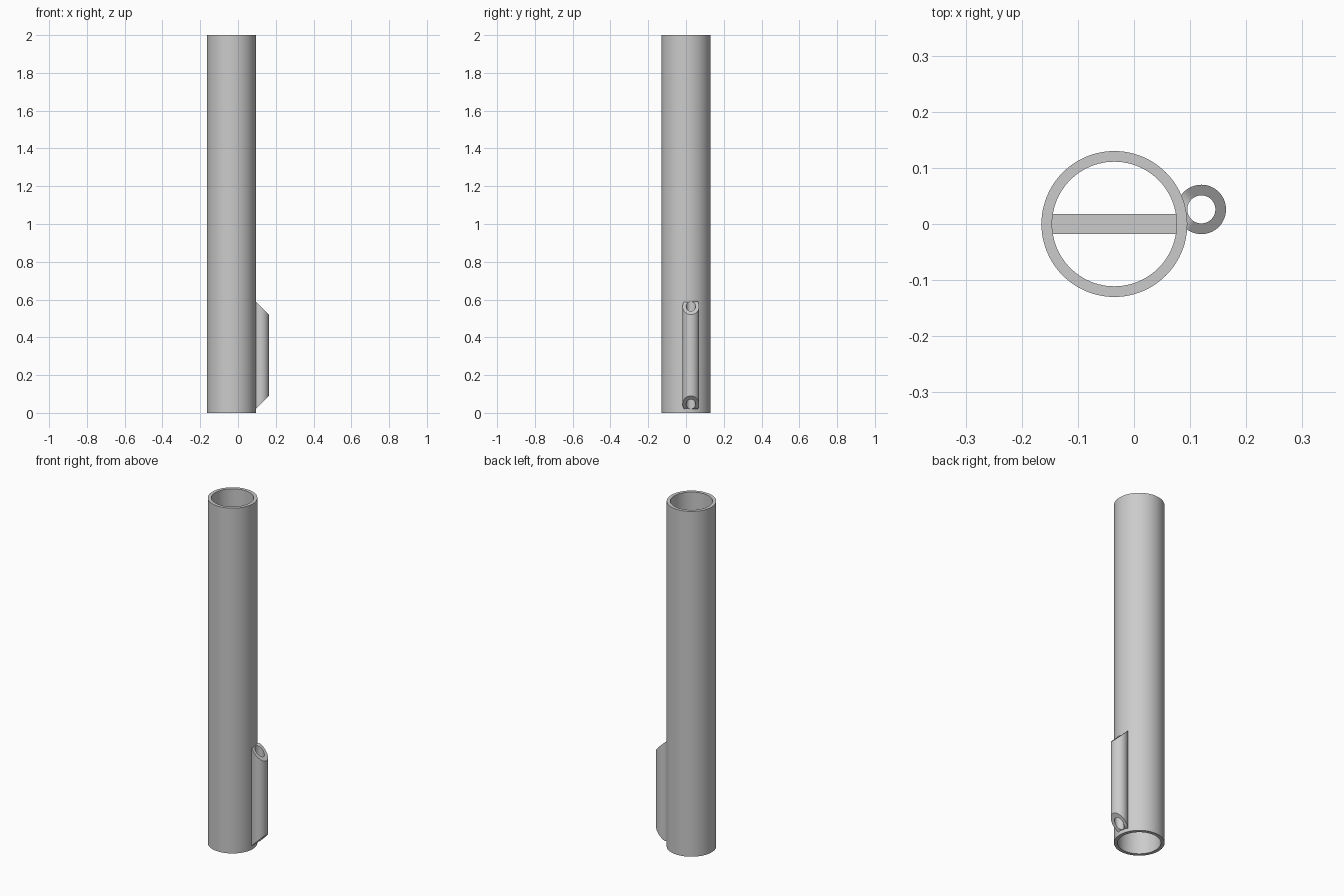
import bpy, bmesh, math

if "Cube" in bpy.data.objects:
    bpy.data.objects.remove(bpy.data.objects["Cube"])

grey = bpy.data.materials.new("light_grey")
grey.diffuse_color = (0.6, 0.6, 0.6, 1)
grey.use_nodes = True
grey.node_tree.nodes["Principled BSDF"].inputs["Base Color"].default_value = grey.diffuse_color


def finish(name, bm):
    """Turn a bmesh into a shaded, coloured object."""
    bmesh.ops.recalc_face_normals(bm, faces=bm.faces)
    mesh = bpy.data.meshes.new(name)
    bm.to_mesh(mesh)
    bm.free()
    mesh.materials.append(grey)
    obj = bpy.data.objects.new(name, mesh)
    bpy.context.collection.objects.link(obj)
    bpy.ops.object.select_all(action='DESELECT')
    obj.select_set(True)
    bpy.context.view_layer.objects.active = obj
    bpy.ops.object.shade_smooth_by_angle(angle=math.radians(30))
    return obj


def tube(name, cx, cy, outer, inner, bottom, top, segments):
    """Hollow upright tube; bottom and top give the end height at each x."""
    bm = bmesh.new()
    rings = []
    for r, end in ((outer, bottom), (outer, top), (inner, top), (inner, bottom)):
        ring = []
        for i in range(segments):
            a = 2 * math.pi * i / segments
            x, y = cx + r * math.cos(a), cy + r * math.sin(a)
            ring.append(bm.verts.new((x, y, end(x))))
        rings.append(ring)
    for k in range(4):
        a, b = rings[k], rings[(k + 1) % 4]
        for i in range(segments):
            j = (i + 1) % segments
            bm.faces.new((a[i], a[j], b[j], b[i]))
    return finish(name, bm)


# Long main tube, open at both ends
CX = -0.035
tube("main_tube", CX, 0, 0.13, 0.111, lambda x: 0.0, lambda x: 2.0, 96)

# Small side tube with ends cut at 45 degrees, sunk into the main wall
def slope(x):
    return max(0.0, x - 0.094)


tube("side_tube", 0.12, 0.026, 0.044, 0.025,
     lambda x: 0.02 + slope(x), lambda x: 0.59 - slope(x), 64)

# Cross bar spanning the inside of the main tube
bm = bmesh.new()
bmesh.ops.create_cube(bm, size=1)
bmesh.ops.scale(bm, vec=(0.226, 0.036, 0.036), verts=bm.verts)
bmesh.ops.translate(bm, vec=(CX, 0, 0.5), verts=bm.verts)
finish("cross_bar", bm)
